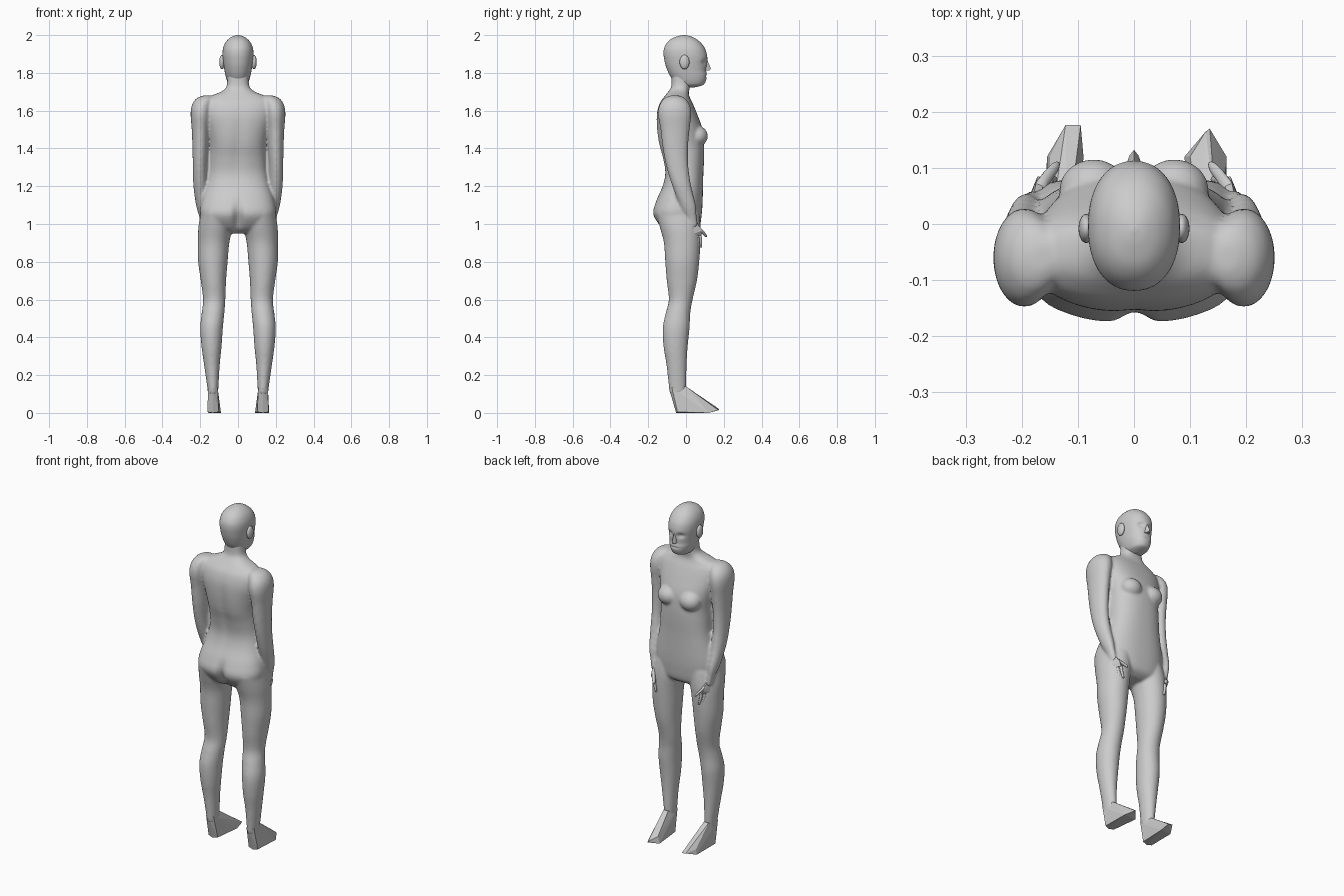
import bpy, bmesh, math
from mathutils import Vector

skin = bpy.data.materials.new("light_grey")
skin.diffuse_color = (0.6, 0.6, 0.6, 1)


def finish(name, bm, smooth=True):
    bmesh.ops.recalc_face_normals(bm, faces=bm.faces)
    me = bpy.data.meshes.new(name)
    bm.to_mesh(me)
    bm.free()
    me.materials.append(skin)
    for p in me.polygons:
        p.use_smooth = smooth
    ob = bpy.data.objects.new(name, me)
    bpy.context.collection.objects.link(ob)
    return ob


def catmull(a, b, c, d, t):
    return [0.5 * (2 * q + (r - p) * t + (2 * p - 5 * q + 4 * r - s) * t * t
                   + (3 * q - p - 3 * r + s) * t ** 3) for p, q, r, s in zip(a, b, c, d)]


def loft(name, rings, power=2.0, seg=32, steps=4, deform=None):
    """Rings are (z, cx, cy, rx, ry); smooth interpolation in between."""
    full = []
    n = len(rings)
    for i in range(n - 1):
        a, d = rings[max(i - 1, 0)], rings[min(i + 2, n - 1)]
        full += [catmull(a, rings[i], rings[i + 1], d, k / steps) for k in range(steps)]
    full.append(rings[-1])
    bm = bmesh.new()
    rows = []
    for z, cx, cy, rx, ry in full:
        row = []
        for k in range(seg):
            c, s = math.cos(2 * math.pi * k / seg), math.sin(2 * math.pi * k / seg)
            x = cx + rx * math.copysign(abs(c) ** (2 / power), c)
            y = cy + ry * math.copysign(abs(s) ** (2 / power), s)
            v = Vector((x, y, z))
            row.append(bm.verts.new(deform(v) if deform else v))
        rows.append(row)
    for r0, r1 in zip(rows, rows[1:]):
        for k in range(seg):
            j = (k + 1) % seg
            bm.faces.new((r0[k], r0[j], r1[j], r1[k]))
    bm.faces.new(rows[0])
    bm.faces.new(rows[-1])
    return finish(name, bm)


def profile(rows):
    """(z, half width, front y, back y) to centred rings."""
    return [(z, 0, (f + b) / 2, w, (f - b) / 2) for z, w, f, b in rows]


def mirror(rings, s):
    return [(z, s * cx, cy, rx, ry) for z, cx, cy, rx, ry in rings]


def ball(name, loc, size):
    bm = bmesh.new()
    bmesh.ops.create_uvsphere(bm, u_segments=20, v_segments=12, radius=1)
    for v in bm.verts:
        v.co = Vector([c * s + l for c, s, l in zip(v.co, size, loc)])
    return finish(name, bm)


def hull(name, pts):
    bm = bmesh.new()
    for p in pts:
        bm.verts.new(p)
    bmesh.ops.convex_hull(bm, input=bm.verts)
    return finish(name, bm, False)


def bump(x, c, w):
    return math.exp(-((x - c) / w) ** 2)


# Torso with neck, buttock cleft and spine groove
def torso_shape(v):
    if v.y < -0.04:
        v.y += 0.032 * bump(v.x, 0, 0.022) * bump(v.z, 1.03, 0.07)
        v.y += 0.010 * bump(v.x, 0, 0.03) * bump(v.z, 1.42, 0.16)
    return v


body = [loft("torso", profile([
    (0.95, .08, .03, -.08), (0.98, .17, .07, -.13), (1.05, .20, .083, -.176),
    (1.12, .193, .088, -.16), (1.2, .17, .09, -.125), (1.27, .155, .092, -.112),
    (1.35, .15, .096, -.125), (1.42, .15, .096, -.145), (1.5, .165, .088, -.156),
    (1.58, .185, .06, -.156), (1.64, .185, .035, -.14), (1.675, .15, .018, -.115),
    (1.70, .09, .015, -.095), (1.73, .06, .022, -.078), (1.8, .056, .03, -.076)]),
    2.4, 48, deform=torso_shape)]

arm = [(1.68, .165, -.06, .02, .025), (1.665, .175, -.06, .045, .055),
       (1.63, .19, -.06, .054, .08), (1.58, .196, -.06, .055, .088),
       (1.5, .199, -.058, .046, .077), (1.4, .20, -.056, .041, .067),
       (1.3, .202, -.045, .037, .058), (1.2, .20, -.022, .036, .05),
       (1.1, .195, .01, .027, .042), (1.03, .185, .03, .018, .027),
       (0.99, .18, .036, .016, .025)]
leg = [(1.06, .11, -.045, .088, .115), (.98, .12, -.03, .09, .108),
       (.9, .129, -.02, .083, .097), (.8, .133, -.02, .078, .09),
       (.7, .13, -.022, .067, .08), (.6, .126, -.028, .059, .063),
       (.53, .132, -.042, .06, .065), (.45, .14, -.052, .06, .071),
       (.35, .14, -.055, .053, .064), (.25, .138, -.05, .041, .053),
       (.13, .133, -.045, .029, .045), (.10, .133, -.045, .027, .04)]
for s in (-1, 1):
    body += [loft("arm", mirror(arm, s)), loft("leg", mirror(leg, s)),
             ball("breast", (s * .072, .06, 1.465), (.062, .056, .055))]

# Fuse the body parts into one skin
bpy.ops.object.select_all(action='DESELECT')
for ob in body:
    ob.select_set(True)
bpy.context.view_layer.objects.active = body[0]
bpy.ops.object.join()
body[0].name = "body"
m = body[0].modifiers.new("fuse", 'REMESH')
m.mode, m.voxel_size, m.use_smooth_shade = 'VOXEL', 0.008, True
m = body[0].modifiers.new("soften", 'SMOOTH')
m.factor, m.iterations = 0.5, 4


# Head with eye sockets and a mouth crease
def head_shape(v):
    if v.y > 0.03:
        v.y -= 0.012 * bump(abs(v.x), .034, .018) * bump(v.z, 1.858, .014)
        v.y -= 0.006 * bump(v.x, 0, .025) * bump(v.z, 1.783, .005)
    return v


loft("head", profile([
    (1.722, .02, .04, -.02), (1.735, .045, .088, -.045), (1.755, .057, .104, -.065),
    (1.785, .066, .111, -.085), (1.81, .071, .107, -.097), (1.84, .076, .109, -.108),
    (1.87, .08, .113, -.115), (1.9, .082, .11, -.119), (1.93, .079, .1, -.116),
    (1.96, .067, .078, -.1), (1.982, .047, .05, -.075), (1.995, .024, .02, -.04),
    (2.0, .004, -.006, -.014)]), 2.2, 64, 6, head_shape)
hull("nose", [(0, .132, 1.822), (0, .112, 1.87), (-.016, .1, 1.812), (.016, .1, 1.812),
              (-.008, .122, 1.812), (.008, .122, 1.812), (-.009, .1, 1.865), (.009, .1, 1.865)])

for s, side in ((-1, "left"), (1, "right")):
    ball(side + "_ear", (s * .085, -.008, 1.857), (.014, .026, .038))
    ball(side + "_eye", (s * .034, .078, 1.856), (.013, .013, .011))

    # Hand: slanted palm, four fingers and a thumb
    hull(side + "_palm", [(s * x, y, z) for x, y, z in (
        (.196, .018, 1.01), (.186, .012, 1.01), (.178, .056, 1.01), (.168, .05, 1.01),
        (.197, .024, .94), (.185, .018, .94), (.16, .082, .94), (.148, .074, .94),
        (.172, .085, .965), (.158, .08, .965))])
    for i in range(4):
        x, y = .189 - .0115 * i, .027 + .0155 * i
        tip = (.885, .868, .866, .875)[i]
        loft(f"{side}_finger_{i + 1}", mirror([
            (.95, x, y, .0085, .0085), (.91, x - .004, y + .004, .008, .008),
            (tip + .006, x - .012, y + .006, .006, .006),
            (tip, x - .013, y + .006, .003, .003)], s), seg=10, steps=2)
    loft(side + "_thumb", mirror([
        (.985, .17, .062, .01, .012), (.96, .154, .085, .009, .012),
        (.942, .141, .1, .007, .01), (.932, .136, .106, .004, .005)], s), seg=10, steps=2)

    # Foot: faceted wedge with pointed toes
    tips = [(.095, .176, .015), (.122, .176, .02)] if s < 0 else [(.135, .17, .015), (.128, .165, .022)]
    hull(side + "_foot", [(s * x, y, z) for x, y, z in [
        (.108, -.075, .135), (.158, -.075, .135), (.133, -.09, .13), (.118, 0, .14),
        (.148, 0, .14), (.102, -.045, .005), (.162, -.045, .005), (.133, -.052, 0),
        (.09, .12, 0), (.165 if s > 0 else .155, .12, 0), (.1, .12, .04), (.15, .12, .03)] + tips])
